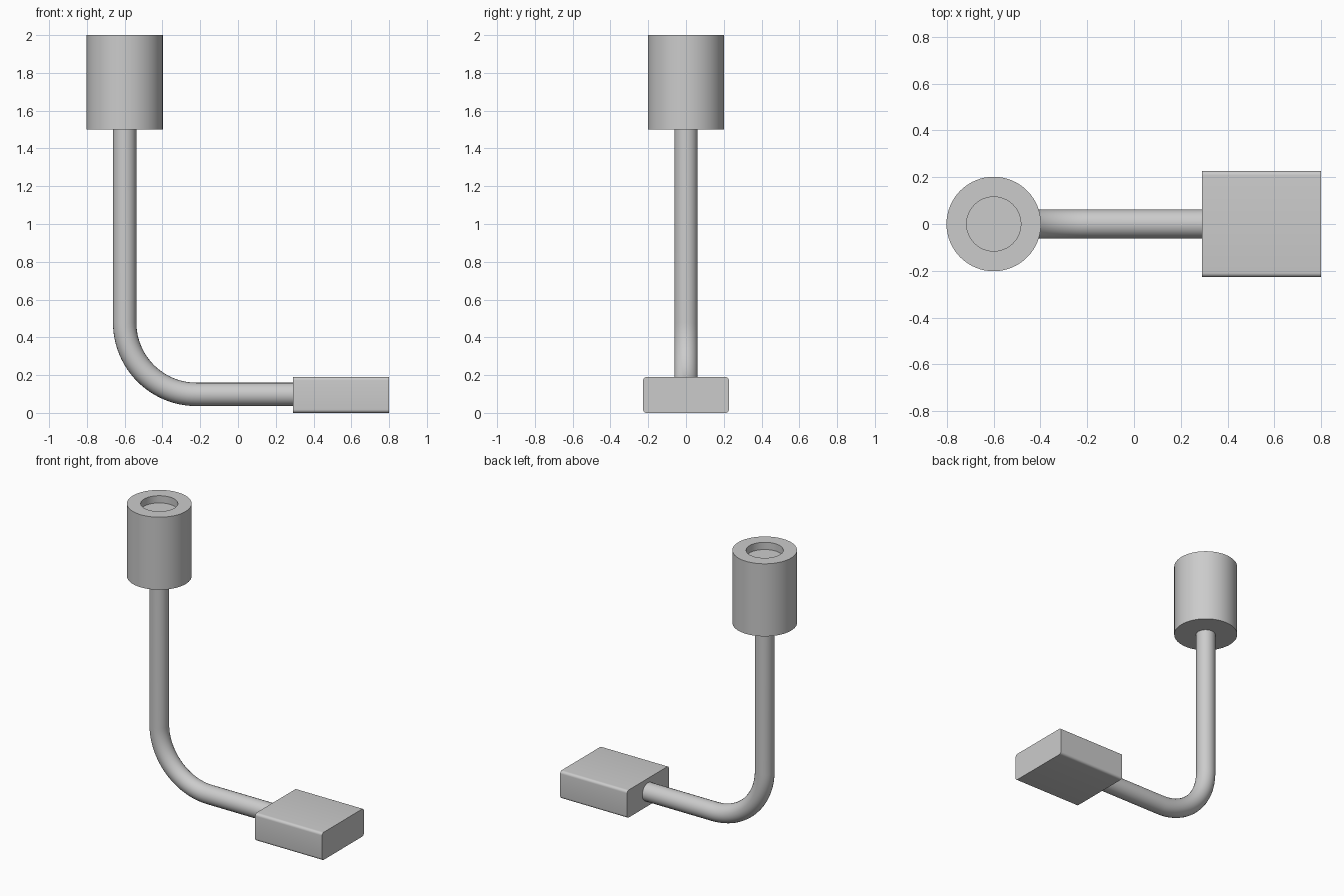
import bpy
import bmesh
from math import sin, cos, pi, radians
from mathutils import Matrix, Vector

cube = bpy.data.objects.get("Cube")
if cube:
    bpy.data.objects.remove(cube, do_unlink=True)

# Single grey material
GREY = (0.6, 0.6, 0.6, 1.0)
grey = bpy.data.materials.new("plain grey")
grey.use_nodes = True
grey.diffuse_color = GREY
grey.node_tree.nodes["Principled BSDF"].inputs["Base Color"].default_value = GREY

AXIS_X, AXIS_Z = -0.6, 0.098   # centre lines of the upright and level pipe runs
BEND = 0.38


def add_object(name, data):
    obj = bpy.data.objects.new(name, data)
    bpy.context.collection.objects.link(obj)
    data.materials.append(grey)
    bpy.ops.object.select_all(action="DESELECT")
    obj.select_set(True)
    bpy.context.view_layer.objects.active = obj
    return obj


def finish(name, bm):
    bmesh.ops.recalc_face_normals(bm, faces=bm.faces)
    mesh = bpy.data.meshes.new(name)
    bm.to_mesh(mesh)
    bm.free()
    add_object(name, mesh)
    bpy.ops.object.shade_smooth_by_angle(angle=radians(30))


# Round head with a shallow recess in its top
bm = bmesh.new()
bmesh.ops.create_cone(bm, cap_ends=True, segments=64, radius1=0.202, radius2=0.202,
                      depth=0.5, matrix=Matrix.Translation((AXIS_X, 0, 1.75)))
top = max(bm.faces, key=lambda f: f.calc_center_median().z)
bmesh.ops.inset_region(bm, faces=[top], thickness=0.086)
floor = bmesh.ops.extrude_face_region(bm, geom=[top])["geom"]
bmesh.ops.delete(bm, geom=[top], context="FACES_ONLY")
bmesh.ops.translate(bm, vec=(0, 0, -0.05),
                    verts=[v for v in floor if isinstance(v, bmesh.types.BMVert)])
finish("round_head", bm)

# Bent pipe from the head down and across to the block
path = [Vector((AXIS_X, 0, 1.52))]
for i in range(25):
    a = pi + i / 24 * pi / 2
    path.append(Vector((AXIS_X + BEND + BEND * cos(a), 0, AXIS_Z + BEND + BEND * sin(a))))
path.append(Vector((0.31, 0, AXIS_Z)))
curve = bpy.data.curves.new("bent_pipe", "CURVE")
curve.dimensions = "3D"
curve.bevel_depth = 0.062
curve.bevel_resolution = 10
curve.use_fill_caps = True
spline = curve.splines.new("POLY")
spline.points.add(len(path) - 1)
for point, co in zip(spline.points, path):
    point.co = (*co, 1)
add_object("bent_pipe", curve)
bpy.ops.object.convert(target="MESH")
bpy.ops.object.shade_smooth_by_angle(angle=radians(30))

# Rectangular end block, its four long edges rounded
bm = bmesh.new()
size = Matrix.Diagonal((0.51, 0.454, 0.19, 1))
bmesh.ops.create_cube(bm, size=1, matrix=Matrix.Translation((0.545, 0, 0.095)) @ size)
long_edges = [e for e in bm.edges if abs(e.verts[0].co.x - e.verts[1].co.x) > 0.1]
bmesh.ops.bevel(bm, geom=long_edges, offset=0.018, segments=6, profile=0.5, affect="EDGES")
finish("end_block", bm)
